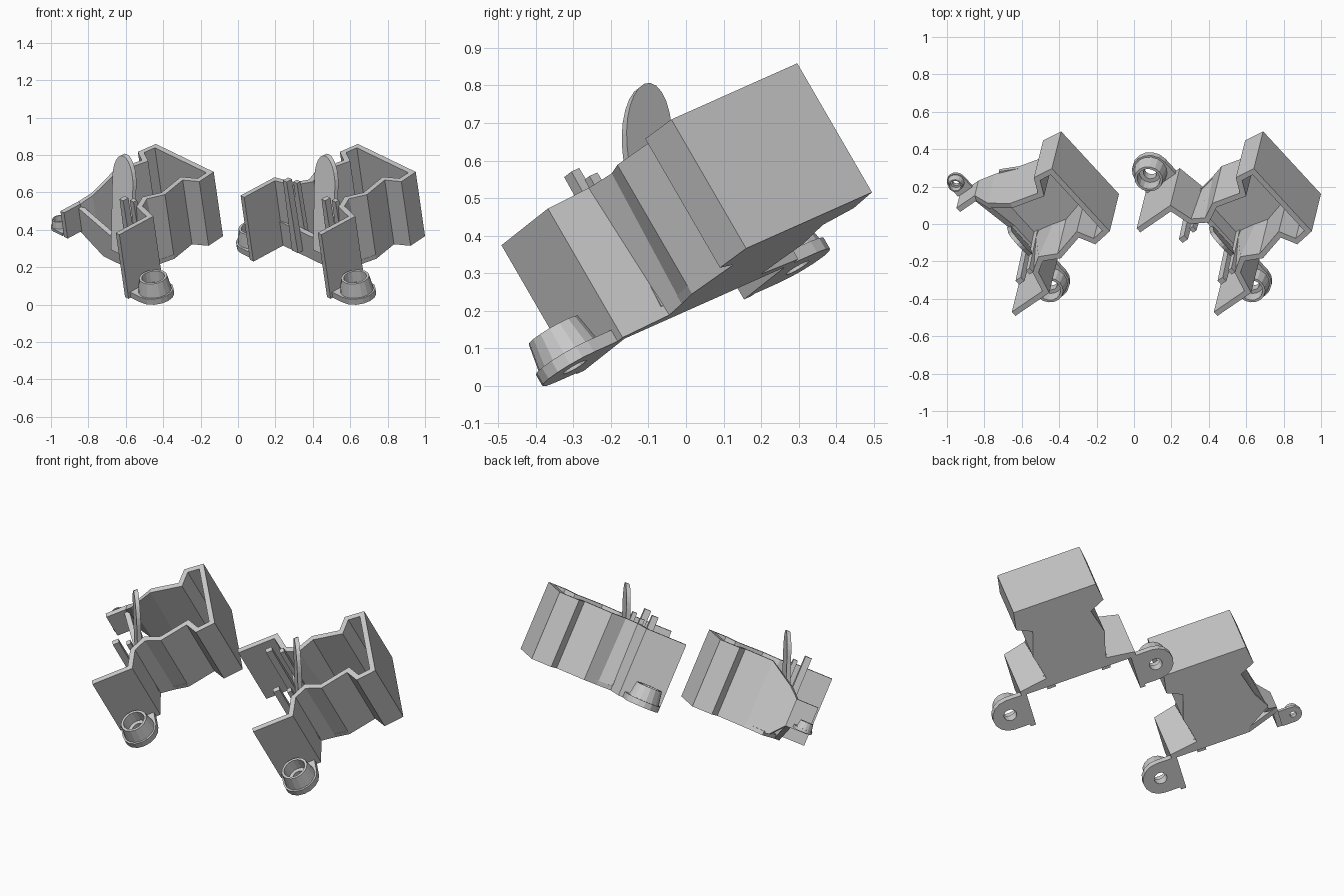
import bpy, bmesh, math
from mathutils import Matrix, Vector

if "Cube" in bpy.data.objects:
    bpy.data.objects.remove(bpy.data.objects["Cube"])

# Tilted local frame: U along the back wall, V toward the back, N out of the tray
N = Vector((-0.124, -0.497, 0.858)).normalized()
U = Vector((0.645, -0.70, -0.31))
U = (U - N * U.dot(N)).normalized()
V = N.cross(U)


def frame(corner_x):
    o = Vector((corner_x, 0.16, 0.366)) - 0.24 * U
    m = Matrix((U, V, N)).transposed().to_4x4()
    m.translation = o
    return m


def make(name, verts, faces, m):
    me = bpy.data.meshes.new(name)
    me.from_pydata(verts, [], faces)
    bm = bmesh.new()
    bm.from_mesh(me)
    bmesh.ops.recalc_face_normals(bm, faces=bm.faces)
    bm.to_mesh(me)
    bm.free()
    ob = bpy.data.objects.new(name, me)
    bpy.context.collection.objects.link(ob)
    ob.matrix_world = m
    return ob


def slab(name, base, cap, m):
    """Closed solid between two matching outlines."""
    n = len(base)
    faces = [tuple(range(n)), tuple(range(n, 2 * n))]
    faces += [(i, (i + 1) % n, n + (i + 1) % n, n + i) for i in range(n)]
    return make(name, base + cap, faces, m)


def prism(name, outline, v0, v1, m, lean=0.0):
    """Upright plate: outline in (u, n), thickness along v, leaning back with height."""
    return slab(name, *[[(a, v + lean * h, h) for a, h in outline] for v in (v0, v1)], m)


def inset(pts, t):
    """Offset an open path toward the inside of the tray."""
    out = []
    for i, p in enumerate(pts):
        normals = []
        for j in (i - 1, i):
            if 0 <= j < len(pts) - 1:
                d = Vector(pts[j + 1][:2]) - Vector(pts[j][:2])
                normals.append(Vector((d.y, -d.x)).normalized())
        b = sum(normals, Vector((0, 0))).normalized()
        q = Vector(p[:2]) + b * (t / max(b.dot(normals[0]), 0.5))
        out.append((q.x, q.y, p[2]))
    return out


def walls(name, path, m):
    """Thick wall along (bottom, top) point pairs."""
    bottom, top = [b for b, t in path], [t for b, t in path]
    loops = [bottom, top, inset(top, 0.03), inset(bottom, 0.03)]
    n = len(path)
    faces = [(k * n + i, k * n + i + 1, (k + 1) % 4 * n + i + 1, (k + 1) % 4 * n + i)
             for k in range(4) for i in range(n - 1)]
    faces += [tuple(k * n for k in range(4)), tuple(k * n + n - 1 for k in range(4))]
    return make(name, [p for l in loops for p in l], faces, m)


def screw_tab(name, a, v, h, side, s, reach, m, seg=16):
    """Flat tab with a conical hollow boss, joined to its ear plate."""
    def tab(z):
        pts = []
        for i in range(seg):
            t = 2 * math.pi * i / seg
            c, k = math.cos(t), math.sin(t)
            if c < -0.3:
                x, y = -reach, max(-0.10 * s, min(0.10 * s, k / -c * reach))
            else:
                x, y = 0.1 * s * c, 0.1 * s * k
            pts.append((a + side * x, v + y, h + z * s))
        return pts

    def ring(r, z):
        return [(a + side * r * s * math.cos(2 * math.pi * i / seg),
                 v + r * s * math.sin(2 * math.pi * i / seg), h + z * s) for i in range(seg)]

    loops = [tab(0), tab(0.035), ring(0.09, 0.035), ring(0.076, 0.115), ring(0.062, 0.115),
             ring(0.058, 0.05), ring(0.036, 0.05), ring(0.036, 0)]
    k = len(loops)
    faces = [(j * seg + i, j * seg + (i + 1) % seg, (j + 1) % k * seg + (i + 1) % seg,
              (j + 1) % k * seg + i) for j in range(k) for i in range(seg)]
    return make(name, [p for l in loops for p in l], faces, m)


D = 0.40
# Side wall from the back corner to the ear plate end: bottom u,v and top u,v
side = [(0.24, 0, 0.24, 0), (0.255, -0.115, 0.255, -0.115), (0.17, -0.16, 0.17, -0.16),
        (0.21, -0.32, 0.21, -0.32), (0.19, -0.40, 0.165, -0.41), (0.175, -0.485, 0.205, -0.475),
        (0.335, -0.51, 0.335, -0.51), (0.335, -0.75, 0.335, -0.75)]
right_side = [((a, v, 0), (b, w, D)) for a, v, b, w in side]
mirror_side = [((-a, v, 0), (-b, w, D)) for a, v, b, w in side]
# Short side that tapers to a small raised ear
small_side = mirror_side[:3] + [((-0.21, -0.32, 0), (-0.21, -0.32, D)),
                                ((-0.26, -0.45, 0.02), (-0.25, -0.46, 0.31)),
                                ((-0.31, -0.51, 0.10), (-0.31, -0.51, 0.26)),
                                ((-0.31, -0.64, 0.10), (-0.31, -0.64, 0.26))]

for label, cx, left in (("left", -0.08, small_side), ("right", 1.0, mirror_side)):
    m = frame(cx)
    small = label == "left"
    walls(label + "_tray_walls", left[::-1] + right_side, m)

    # Floor plate
    edge = [(-0.1, -0.53), (-0.26, -0.42)] if small else [(-0.33, -0.53), (-0.33, -0.51), (-0.175, -0.485)]
    keep = left[:4] if small else left[:5]
    floor = edge + [b[:2] for b, t in keep[::-1] + right_side[:7]] + [(0.335, -0.53)]
    slab(label + "_floor", [(a, v, 0) for a, v in floor], [(a, v, 0.025) for a, v in floor], m)

    # Low wall along the open edge
    lip = [(-0.31, 0.10), (-0.12, 0), (0.32, 0), (0.32, 0.15), (0, 0.15), (-0.31, 0.25)]
    if not small:
        lip = [(-0.32, 0), (0.32, 0), (0.32, 0.15), (-0.32, 0.15)]
    prism(label + "_front_lip", lip, -0.54, -0.51, m)

    # Screw tabs on the ears
    screw_tab(label + "_screw_tab", 0.425, -0.635, 0.0, 1, 1.0, 0.1, m)
    if small:
        screw_tab(label + "_small_screw_tab", -0.385, -0.6, 0.11, -1, 0.5, 0.075, m)
    else:
        screw_tab(label + "_outer_screw_tab", -0.425, -0.635, 0.0, -1, 1.0, 0.1, m)

    # Rounded fin rising from the lip and leaning back
    arc = [(0.085 * math.cos(math.pi * i / 12), 0.45 + 0.125 * math.sin(math.pi * i / 12))
           for i in range(13)]
    fin = [(a - 0.02 - 0.25 * (h - 0.5), h) for a, h in [(-0.08, 0.1), (0.08, 0.1)] + arc]
    prism(label + "_fin", fin, -0.615, -0.59, m, lean=0.42)

    # Clip prongs on the lip
    for s in ((1,) if small else (-1, 1)):
        for j, (v0, top) in enumerate(((-0.575, 0.47), (-0.508, 0.43))):
            prism(f"{label}_clip_{'ab'[j]}_{'r' if s > 0 else 'l'}",
                  [(s * 0.135, 0.03), (s * 0.185, 0.03), (s * 0.175, top), (s * 0.145, top)],
                  v0, v0 + 0.037 if j == 0 else v0 + 0.025, m)
